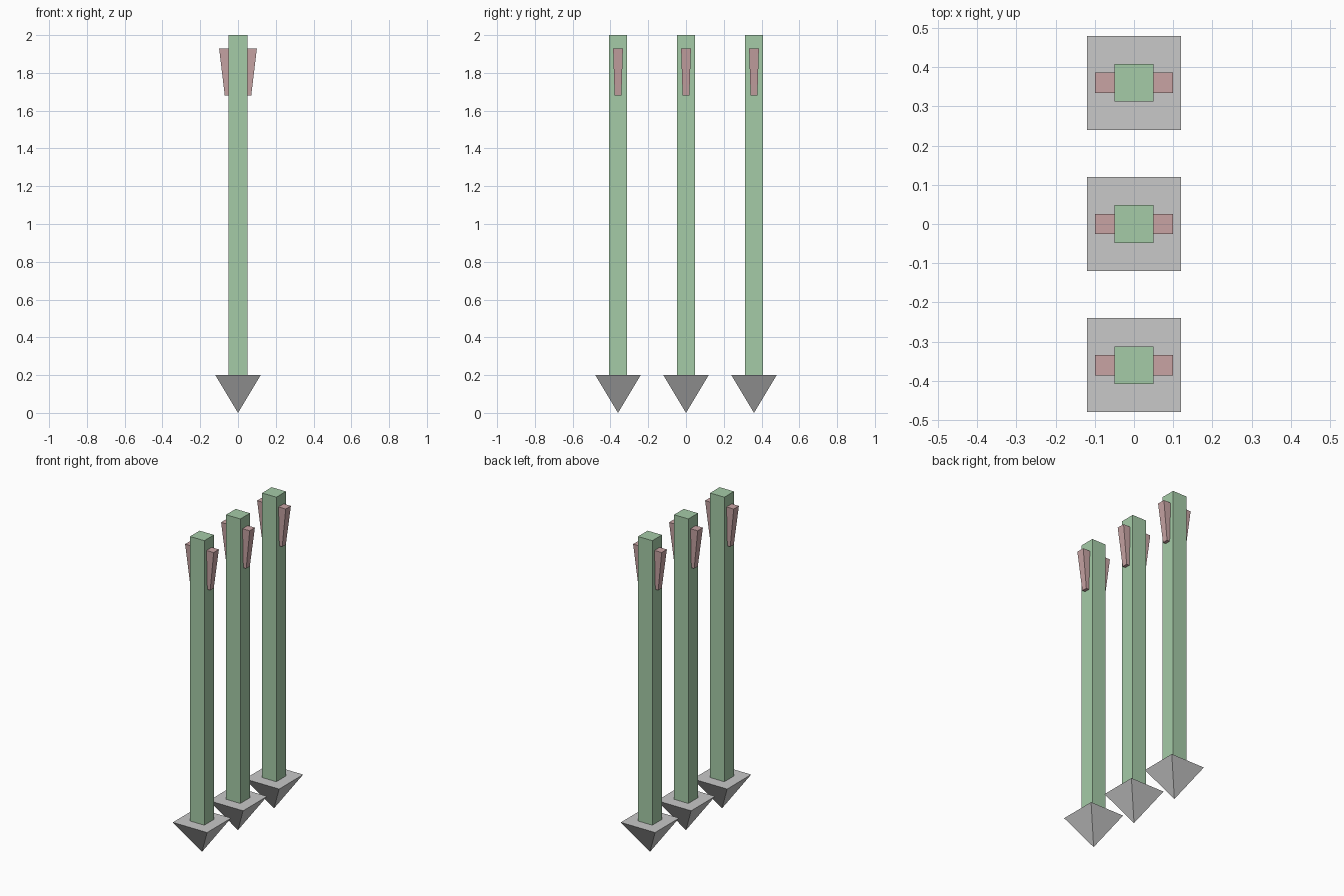
import bpy

if "Cube" in bpy.data.objects:
    bpy.data.objects.remove(bpy.data.objects["Cube"])


def material(name, srgb):
    m = bpy.data.materials.new(name)
    lin = [((c / 255 + 0.055) / 1.055) ** 2.4 for c in srgb]
    m.diffuse_color = (*lin, 1)
    m.use_nodes = True
    m.node_tree.nodes["Principled BSDF"].inputs["Base Color"].default_value = m.diffuse_color
    return m


GREEN = material("pale_green", (165, 203, 167))
PINK = material("dusty_pink", (200, 164, 164))
GREY = material("light_grey", (200, 200, 200))


def tapered_box(name, mat, low, high):
    """Low and high are rectangles: (x0, x1, y0, y1, z)."""
    verts = []
    for x0, x1, y0, y1, z in (low, high):
        verts += [(x0, y0, z), (x1, y0, z), (x1, y1, z), (x0, y1, z)]
    faces = [(3, 2, 1, 0), (4, 5, 6, 7)]
    faces += [(i, (i + 1) % 4, (i + 1) % 4 + 4, i + 4) for i in range(4)]
    return add_object(name, mat, verts, faces)


def add_object(name, mat, verts, faces):
    mesh = bpy.data.meshes.new(name)
    mesh.from_pydata(verts, [], faces)
    mesh.materials.append(mat)
    obj = bpy.data.objects.new(name, mesh)
    bpy.context.collection.objects.link(obj)
    return obj


for y in (-0.36, 0, 0.36):
    # Square shaft
    sx, sy = 0.05, 0.048
    tapered_box("shaft", GREEN, (-sx, sx, y - sy, y + sy, 0.2),
                (-sx, sx, y - sy, y + sy, 2.0))

    # Pyramid head pointing down
    h = 0.12
    add_object("arrow_head", GREY,
               [(-h, y - h, 0.2), (h, y - h, 0.2), (h, y + h, 0.2),
                (-h, y + h, 0.2), (0, y, 0)],
               [(0, 1, 2, 3), (1, 0, 4), (2, 1, 4), (3, 2, 4), (0, 3, 4)])

    # Tapered fins on both sides, slightly sunk into the shaft
    for name, s in (("right_fin", 1), ("left_fin", -1)):
        low = sorted((s * 0.045, s * 0.07))
        high = sorted((s * 0.045, s * 0.1))
        tapered_box(name, PINK, (*low, y - 0.018, y + 0.018, 1.68),
                    (*high, y - 0.026, y + 0.026, 1.93))
